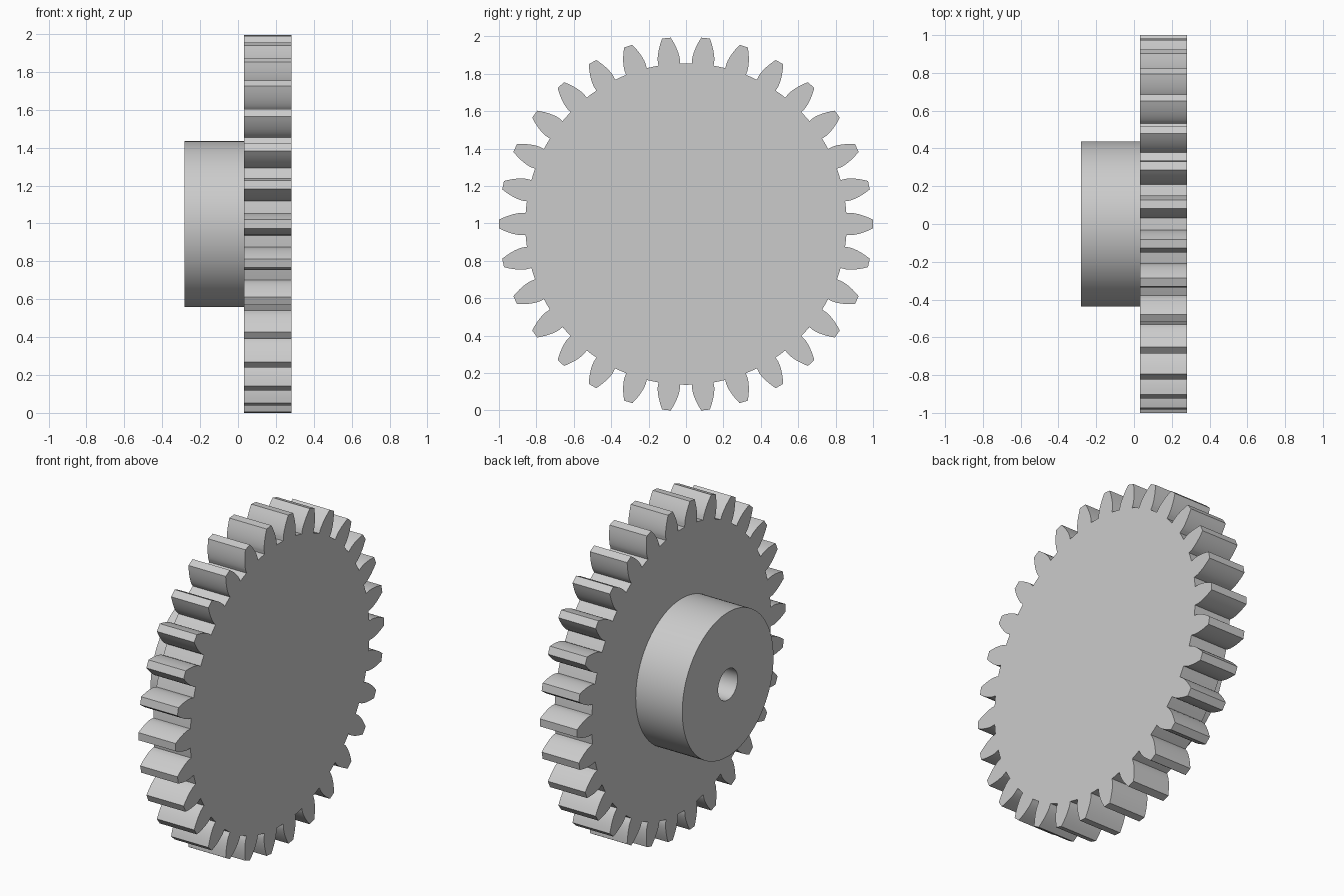
import bpy, bmesh, math
from math import cos, sin, tan, acos, pi, radians

cube = bpy.data.objects.get("Cube")
if cube:
    bpy.data.objects.remove(cube, do_unlink=True)

# Gear proportions, all derived from the module
TEETH = 30
MODULE = 2 / (TEETH + 2)
TIP_R = MODULE * (TEETH + 2) / 2
PITCH_R = MODULE * TEETH / 2
ROOT_R = PITCH_R - 1.25 * MODULE
PRESSURE = radians(20)
BASE_R = PITCH_R * cos(PRESSURE)
HALF_X = 4.5 * MODULE
GEAR_X = HALF_X - 4 * MODULE
HUB_R = 7 * MODULE
BORE_R = 1.5 * MODULE


def half_angle(r):
    """Half the angular tooth thickness at radius r on an involute flank."""
    a = acos(min(1, BASE_R / r))
    return pi / (2 * TEETH) + tan(PRESSURE) - PRESSURE - (tan(a) - a)


CENTRE_Z = TIP_R * cos(pi / TEETH - half_angle(TIP_R))

grey = bpy.data.materials.new("light grey")
grey.use_nodes = True
colour = (0.6, 0.6, 0.6, 1)
grey.diffuse_color = colour
grey.node_tree.nodes["Principled BSDF"].inputs["Base Color"].default_value = colour


def finish(bm, name):
    bmesh.ops.recalc_face_normals(bm, faces=bm.faces)
    mesh = bpy.data.meshes.new(name)
    bm.to_mesh(mesh)
    bm.free()
    mesh.materials.append(grey)
    obj = bpy.data.objects.new(name, mesh)
    bpy.context.collection.objects.link(obj)
    bpy.ops.object.select_all(action="DESELECT")
    obj.select_set(True)
    bpy.context.view_layer.objects.active = obj
    bpy.ops.object.shade_smooth_by_angle(angle=radians(25))
    return obj


def point(x, r, a):
    return (x, r * cos(a), CENTRE_Z + r * sin(a))


# Toothed wheel: one involute flank, mirrored and repeated, then extruded
STEPS = 8
radii = [BASE_R + (TIP_R - BASE_R) * (i / STEPS) ** 1.5 for i in range(STEPS + 1)]
flank = [(ROOT_R, half_angle(BASE_R))] + [(r, half_angle(r)) for r in radii]
tooth = [(r, -a) for r, a in flank] + [(r, a) for r, a in reversed(flank)]
tooth.append((ROOT_R, pi / TEETH))

bm = bmesh.new()
outline = [bm.verts.new(point(GEAR_X, r, a + 2 * pi * k / TEETH))
           for k in range(TEETH) for r, a in tooth]
face = bm.faces.new(outline)
extruded = bmesh.ops.extrude_face_region(bm, geom=[face], use_keep_orig=True)
moved = [v for v in extruded["geom"] if isinstance(v, bmesh.types.BMVert)]
bmesh.ops.translate(bm, verts=moved, vec=(HALF_X - GEAR_X, 0, 0))
finish(bm, "toothed_wheel")

# Hub with a blind bore that ends at the wheel
SEGMENTS = 96
profile = [(GEAR_X, HUB_R), (-HALF_X, HUB_R), (-HALF_X, BORE_R), (GEAR_X, BORE_R)]
bm = bmesh.new()
rings = [[bm.verts.new(point(x, r, 2 * pi * k / SEGMENTS)) for k in range(SEGMENTS)]
         for x, r in profile]
for a, b in zip(rings, rings[1:]):
    for k in range(SEGMENTS):
        n = (k + 1) % SEGMENTS
        bm.faces.new((a[k], a[n], b[n], b[k]))
finish(bm, "hub")
